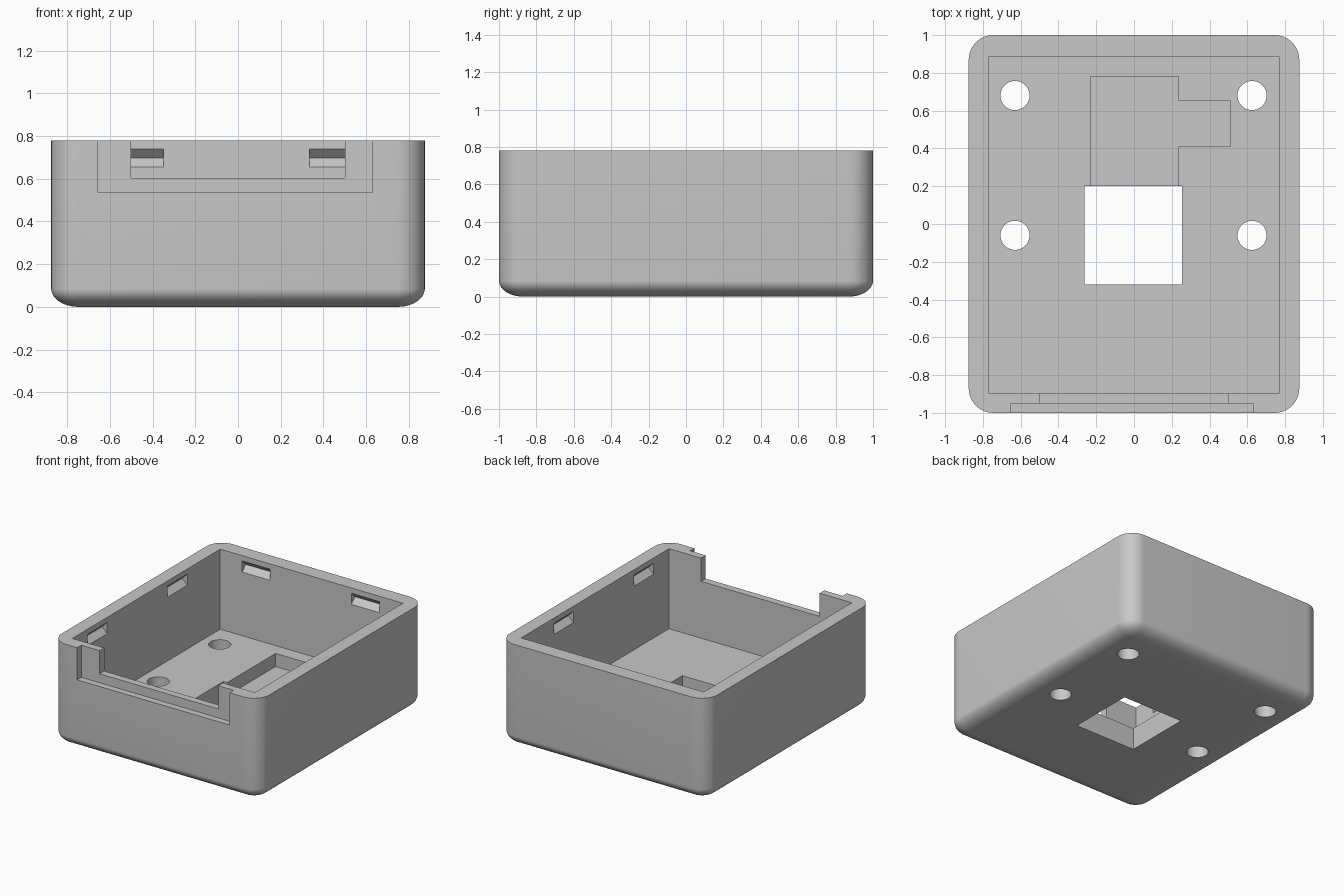
import bpy
import bmesh
from math import sin, cos, pi, radians
from mathutils import Matrix, Vector

HX, HY, TOP = 0.875, 1.0, 0.78       # outer half sizes and rim height
FLOOR = 0.17                         # height of the inner floor
R_SIDE, R_BASE = 0.13, 0.085         # corner radius, height of the base rounding
STEPS = 12

old = bpy.data.objects.get("Cube")
if old:
    bpy.data.objects.remove(old, do_unlink=True)

grey = bpy.data.materials.new("plain_grey")
grey.use_nodes = True
grey.diffuse_color = (0.58, 0.58, 0.58, 1)
grey.node_tree.nodes["Principled BSDF"].inputs["Base Color"].default_value = grey.diffuse_color


def finish(name, bm):
    bmesh.ops.recalc_face_normals(bm, faces=bm.faces)
    mesh = bpy.data.meshes.new(name)
    bm.to_mesh(mesh)
    bm.free()
    mesh.materials.append(grey)
    obj = bpy.data.objects.new(name, mesh)
    bpy.context.collection.objects.link(obj)
    return obj


def loft(name, rings):
    """Skin a stack of closed rings and cap both ends."""
    bm = bmesh.new()
    loops = [[bm.verts.new(p) for p in ring] for ring in rings]
    n = len(loops[0])
    for a, b in zip(loops, loops[1:]):
        for i in range(n):
            j = (i + 1) % n
            bm.faces.new((a[i], a[j], b[j], b[i]))
    bm.faces.new(loops[0])
    bm.faces.new(loops[-1])
    return finish(name, bm)


def rounded_ring(inset, z):
    r = R_SIDE - inset
    cx, cy = HX - R_SIDE, HY - R_SIDE
    ring = []
    for q, (sx, sy) in enumerate([(1, 1), (-1, 1), (-1, -1), (1, -1)]):
        for i in range(STEPS + 1):
            a = (q + i / STEPS) * pi / 2
            ring.append((sx * cx + r * cos(a), sy * cy + r * sin(a), z))
    return ring


cutters = []


def cut_box(name, x0, x1, y0, y1, z0, z1):
    base = [(x0, y0), (x1, y0), (x1, y1), (x0, y1)]
    cutters.append(loft(name, [[(x, y, z) for x, y in base] for z in (z0, z1)]))


def cut_hole(x, y, r):
    bm = bmesh.new()
    bmesh.ops.create_cone(bm, cap_ends=True, segments=48, radius1=r, radius2=r,
                          depth=1, matrix=Matrix.Translation((x, y, 0)))
    cutters.append(finish("screw_hole_cutter", bm))


def cut_notch(x, y, angle):
    """V-shaped catch notch sunk into an inner wall, outward along local +y."""
    profile = [(-0.03, 0.74), (0, 0.74), (0.043, 0.697), (0, 0.655), (-0.03, 0.655)]
    place = Matrix.Translation((x, y, 0)) @ Matrix.Rotation(radians(angle), 4, 'Z')
    cutters.append(loft("notch_cutter", [[place @ Vector((w, d, z)) for d, z in profile]
                                         for w in (-0.118, 0.118)]))


# Outer body: rounded corners and a rounded base edge
rings = []
for i in range(STEPS + 1):
    a = pi / 2 * i / STEPS
    rings.append(rounded_ring(0.985 * R_SIDE * (1 - sin(a)), R_BASE * (1 - cos(a))))
rings.append(rounded_ring(0, TOP))
case = loft("open_case", rings)

# Interior, front opening and the shallow step around it
cut_box("cavity_cutter", -0.77, 0.77, -0.895, 0.885, FLOOR, 1)
cut_box("opening_cutter", -0.5, 0.5, -1.1, -0.8, 0.603, 1.1)
cut_box("step_cutter", -0.655, 0.63, -1.2, -0.95, 0.535, 1.2)

# Floor window with connected pockets
cut_box("window_cutter", -0.262, 0.255, -0.32, 0.2, -0.2, 0.3)
cut_box("pocket_cutter", -0.23, 0.235, 0.1, 0.78, 0.07, 0.4)
cut_box("side_pocket_cutter", 0.1, 0.51, 0.41, 0.65, 0.07, 0.5)

# Screw holes through the floor
for x in (-0.63, 0.625):
    for y in (-0.06, 0.68):
        cut_hole(x, y, 0.077)

# Catch notches on the back and both sides
for x in (-0.466, 0.454):
    cut_notch(x, 0.885, 0)
for y in (-0.592, 0.372):
    cut_notch(0.77, y, -90)
    cut_notch(-0.77, y, 90)

# Carve everything out, then discard the cutters
for c in cutters:
    c.hide_render = True
    mod = case.modifiers.new(c.name, 'BOOLEAN')
    mod.operation = 'DIFFERENCE'
    mod.solver = 'EXACT'
    mod.object = c
bpy.context.view_layer.update()
depsgraph = bpy.context.evaluated_depsgraph_get()
carved = bpy.data.meshes.new_from_object(case.evaluated_get(depsgraph))
case.modifiers.clear()
case.data = carved
for c in cutters:
    bpy.data.objects.remove(c, do_unlink=True)
carved.materials.clear()
carved.materials.append(grey)
for p in carved.polygons:
    p.material_index = 0

# Smooth the rounded edges, keep the cuts crisp
bpy.ops.object.select_all(action='DESELECT')
case.select_set(True)
bpy.context.view_layer.objects.active = case
bpy.ops.object.shade_smooth_by_angle(angle=radians(30))
